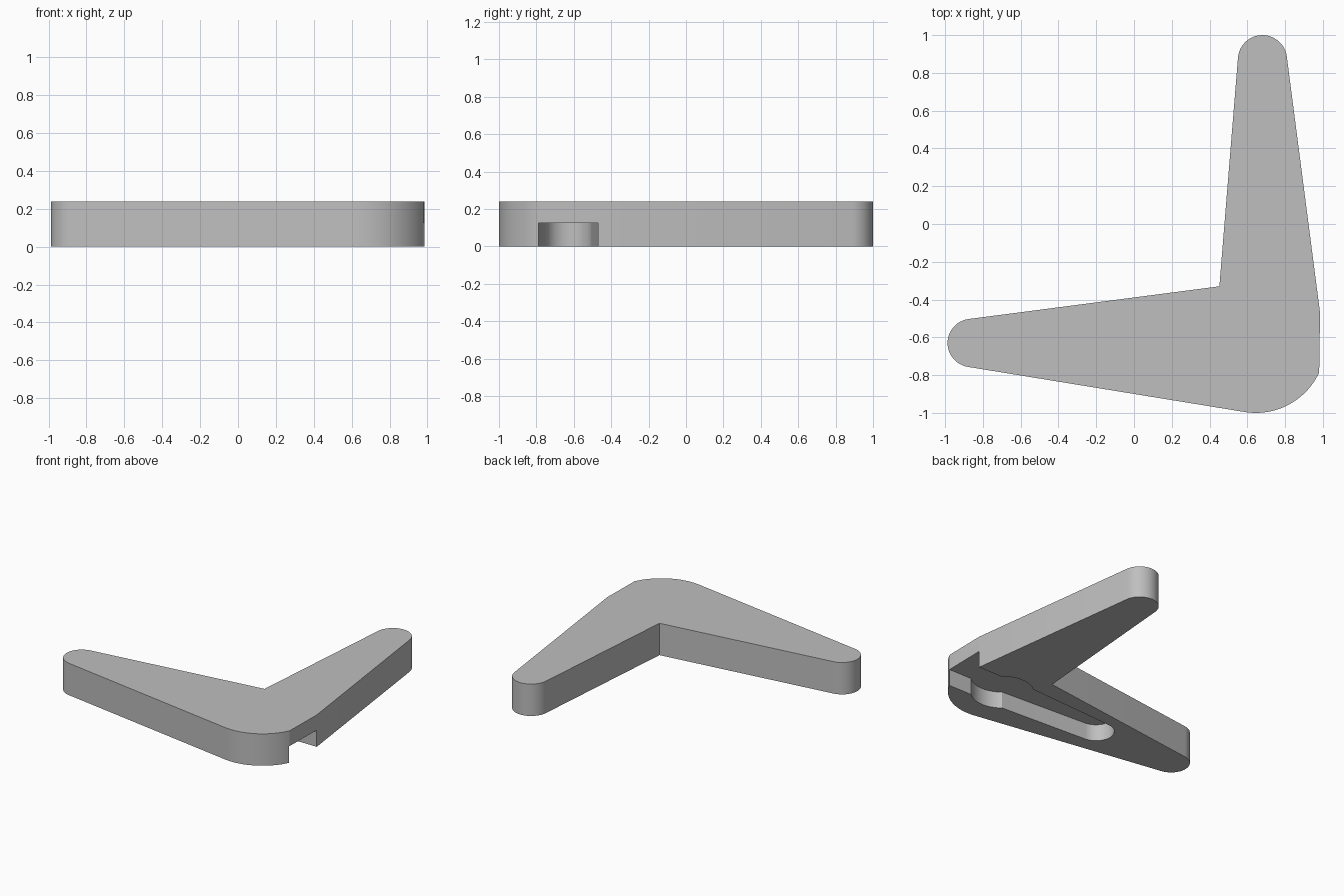
import bpy, bmesh
from math import sin, cos, radians

cube = bpy.data.objects.get("Cube")
if cube:
    bpy.data.objects.remove(cube, do_unlink=True)


def arc(cx, cy, r, start, end, steps=24):
    """Points along an arc, angles in degrees."""
    angles = [radians(start + (end - start) * i / steps) for i in range(steps + 1)]
    return [(cx + r * cos(a), cy + r * sin(a)) for a in angles]


def prism(name, outline, bottom, top):
    """Extrude a flat outline between two heights."""
    bm = bmesh.new()
    face = bm.faces.new([bm.verts.new((x, y, bottom)) for x, y in outline])
    extruded = bmesh.ops.extrude_face_region(bm, geom=[face])["geom"]
    moved = [v for v in extruded if isinstance(v, bmesh.types.BMVert)]
    bmesh.ops.translate(bm, verts=moved, vec=(0, 0, top - bottom))
    bmesh.ops.recalc_face_normals(bm, faces=bm.faces)
    mesh = bpy.data.meshes.new(name)
    bm.to_mesh(mesh)
    bm.free()
    obj = bpy.data.objects.new(name, mesh)
    bpy.context.collection.objects.link(obj)
    return obj


# Single plain grey finish
grey = bpy.data.materials.new("plain_grey")
grey.use_nodes = True
color = (0.52, 0.52, 0.52, 1)
grey.diffuse_color = color
grey.node_tree.nodes["Principled BSDF"].inputs["Base Color"].default_value = color

# L-shaped body: rounded corner, bend, back arm, inner corner, side arm
body_outline = (
    arc(0.645, -0.63, 0.37, -98, -25)
    + [(0.985, -0.47)]
    + arc(0.68, 0.87, 0.13, 8, 174)
    + [(0.452, -0.33)]
    + arc(-0.859, -0.63, 0.128, 98, 261)
)
body = prism("angled_body", body_outline, 0, 0.24)
body.data.materials.append(grey)

# Underside slot: open mouth, round pocket, tapered channel with round end
slot_outline = (
    [(1.1, -0.79), (1.1, -0.47)]
    + arc(0.645, -0.63, 0.215, 48, 130)
    + arc(-0.19, -0.63, 0.125, 94, 266)
    + arc(0.645, -0.63, 0.215, 230, 312)
)
slot = prism("slot_cutter", slot_outline, -0.1, 0.125)
slot.data.materials.append(grey)
slot.hide_render = True

cut = body.modifiers.new("slot", "BOOLEAN")
cut.operation = "DIFFERENCE"
cut.solver = "EXACT"
cut.object = slot

bpy.ops.object.select_all(action="DESELECT")
body.select_set(True)
bpy.context.view_layer.objects.active = body
bpy.ops.object.modifier_apply(modifier=cut.name)
bpy.data.objects.remove(slot, do_unlink=True)
bpy.ops.object.shade_smooth_by_angle(angle=radians(20))
